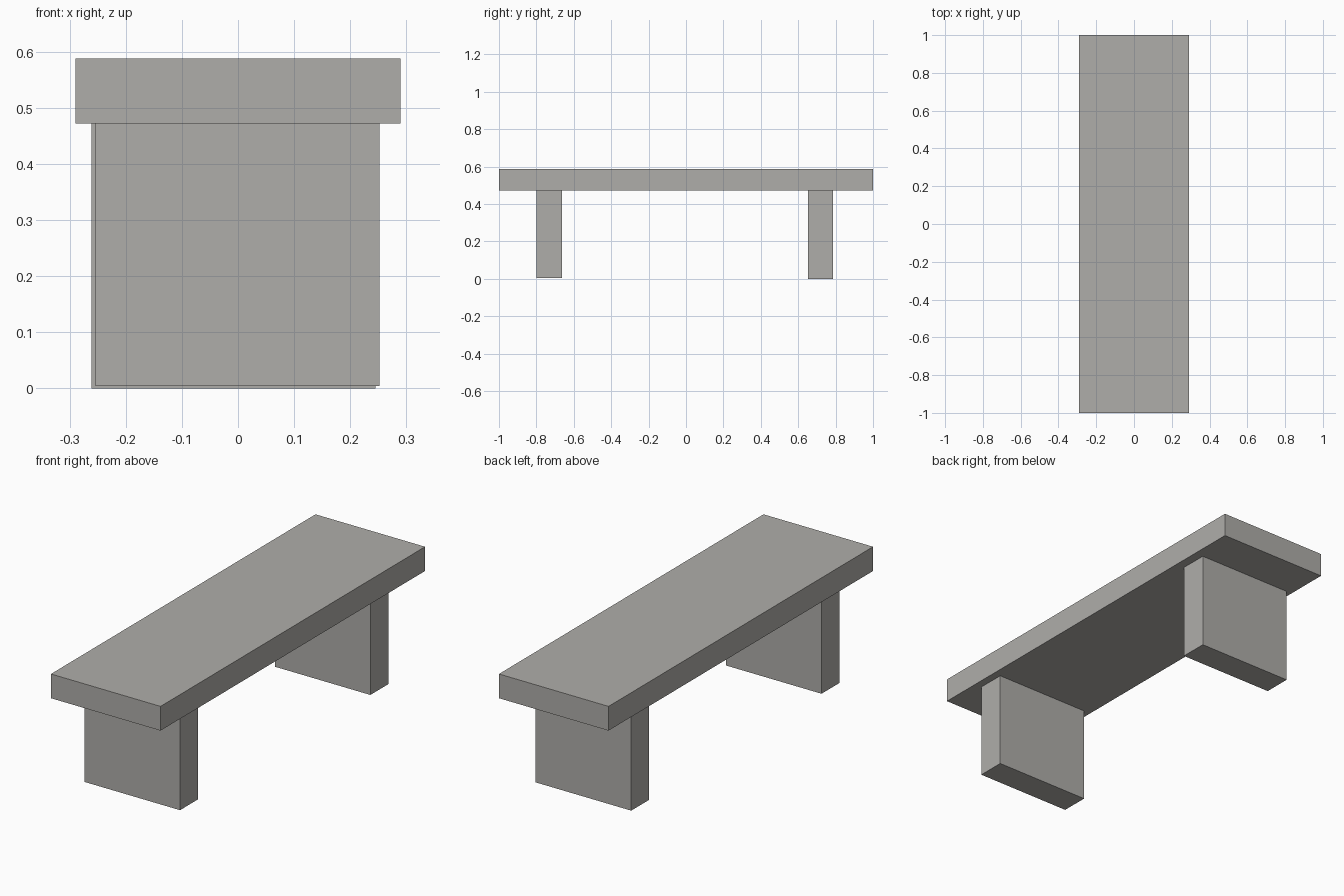
import bpy

if "Cube" in bpy.data.objects:
    bpy.data.objects.remove(bpy.data.objects["Cube"])

# One plain stone colour
stone = bpy.data.materials.new("grey stone")
stone.diffuse_color = (0.43, 0.42, 0.40, 1.0)
stone.use_nodes = True
stone.node_tree.nodes["Principled BSDF"].inputs["Base Color"].default_value = stone.diffuse_color


def block(name, x, y, z):
    """Box spanning the given (min, max) ranges."""
    spans = (x, y, z)
    bpy.ops.mesh.primitive_cube_add(size=1, location=[(a + b) / 2 for a, b in spans])
    ob = bpy.context.object
    ob.name = name
    ob.scale = [b - a for a, b in spans]
    bpy.ops.object.transform_apply(location=False, rotation=False, scale=True)
    ob.data.materials.append(stone)
    return ob


# Seat slab
block("seat", (-0.29, 0.29), (-1.0, 1.0), (0.472, 0.588))

# Slab legs, very slightly offset from each other
block("front_leg", (-0.254, 0.252), (-0.798, -0.662), (0.004, 0.472))
block("back_leg", (-0.261, 0.245), (0.651, 0.787), (0.0, 0.472))
